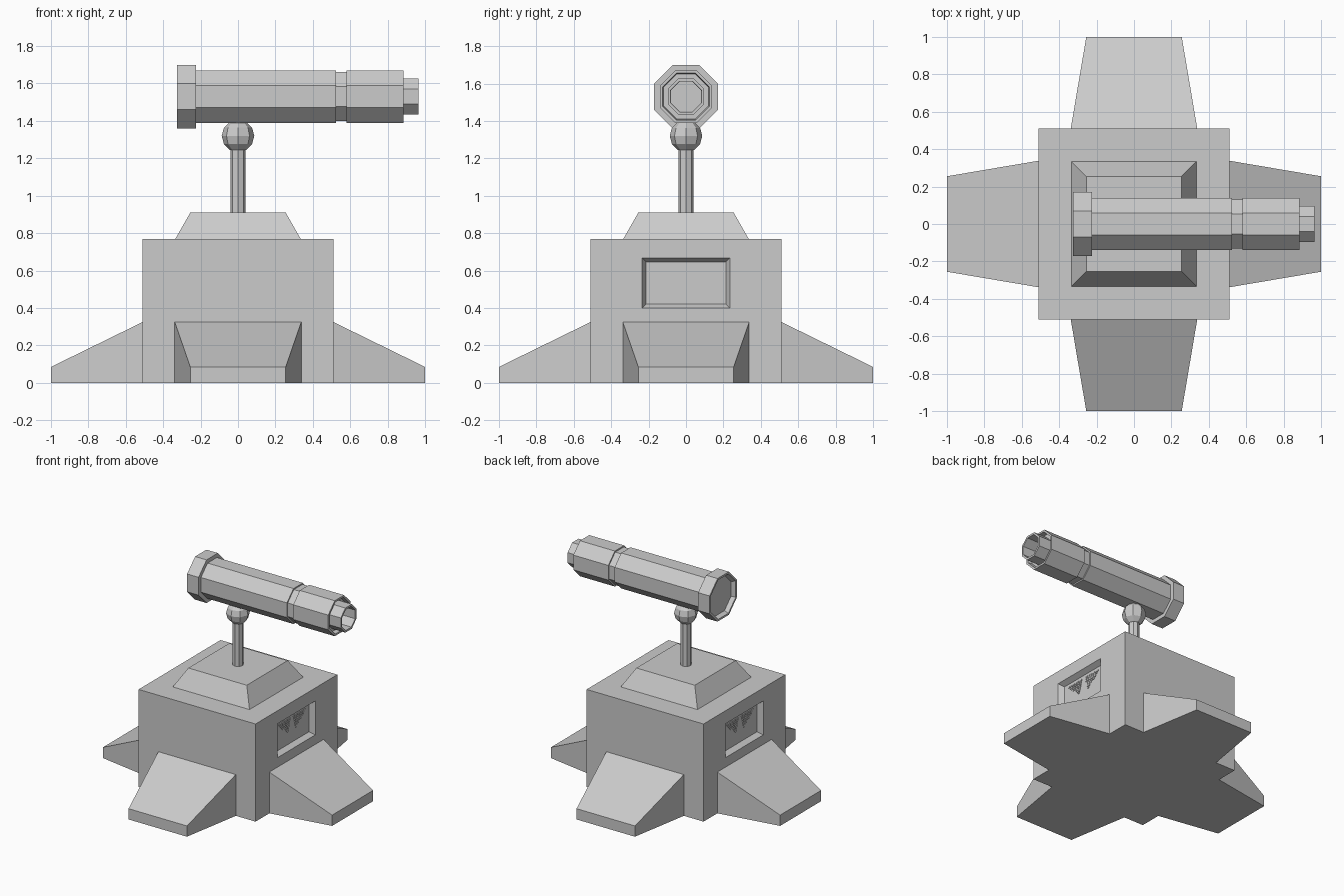
import bpy, bmesh, math
from mathutils import Matrix

if "Cube" in bpy.data.objects:
    bpy.data.objects.remove(bpy.data.objects["Cube"])


def finish(name, bm):
    bmesh.ops.recalc_face_normals(bm, faces=bm.faces)
    me = bpy.data.meshes.new(name)
    bm.to_mesh(me)
    bm.free()
    ob = bpy.data.objects.new(name, me)
    bpy.context.collection.objects.link(ob)
    return ob


def loft(name, rings, turn=0.0):
    """Bridge rings of equal point count, cap both ends, turn about z."""
    bm = bmesh.new()
    loops = [[bm.verts.new(p) for p in r] for r in rings]
    n = len(loops[0])
    for a, b in zip(loops, loops[1:]):
        for i in range(n):
            j = (i + 1) % n
            bm.faces.new((a[i], a[j], b[j], b[i]))
    bm.faces.new(loops[0])
    bm.faces.new(loops[-1])
    bm.transform(Matrix.Rotation(turn, 4, 'Z'))
    return finish(name, bm)


def rect_z(h, z):
    return [(-h, -h, z), (h, -h, z), (h, h, z), (-h, h, z)]


def rect_x(x, h, z0, z1):
    return [(x, -h, z0), (x, h, z0), (x, h, z1), (x, -h, z1)]


def octagon_x(x, apothem, zc):
    r = apothem / math.cos(math.pi / 8)
    angs = [math.pi / 8 + i * math.pi / 4 for i in range(8)]
    return [(x, r * math.cos(a), zc + r * math.sin(a)) for a in angs]


# Base block and tapered top plate
body = loft("base_block", [rect_z(0.51, 0), rect_z(0.51, 0.77)])
loft("top_plate", [rect_z(0.335, 0.77), rect_z(0.255, 0.91)])

# Four sloping feet
for i, side in enumerate(("right", "back", "left", "front")):
    loft(side + "_foot", [rect_x(0.51, 0.338, 0, 0.325),
                          rect_x(1.0, 0.255, 0, 0.085)], i * math.pi / 2)

# Recessed panels with dotted triangles on the left and right sides
white = bpy.data.materials.new("light_dots")
white.diffuse_color = (0.9, 0.9, 0.9, 1)
white.use_nodes = True
white.node_tree.nodes["Principled BSDF"].inputs["Base Color"].default_value = white.diffuse_color
for side, turn in (("right", 0), ("left", math.pi)):
    cutter = loft(side + "_panel_cutter", [rect_x(0.55, 0.235, 0.40, 0.667),
                                           rect_x(0.51, 0.235, 0.40, 0.667),
                                           rect_x(0.47, 0.213, 0.422, 0.645)], turn)
    cutter.hide_render = True
    cutter.hide_viewport = True
    cutter.display_type = 'WIRE'
    mod = body.modifiers.new(side + "_panel", 'BOOLEAN')
    mod.operation = 'DIFFERENCE'
    mod.solver = 'EXACT'
    mod.object = cutter

    bm = bmesh.new()
    for row in range(7):
        start, end = 0.024 + 0.0045 * row, 0.16 - 0.018 * row
        for k in range(1 + max(0, round((end - start) / 0.0193))):
            for s in (-1, 1):
                y = s * (start + k * 0.0193)
                m = (Matrix.Translation((0.472, y, 0.617 - 0.0155 * row))
                     @ Matrix.Rotation(math.pi / 2, 4, 'Y'))
                bmesh.ops.create_cone(bm, cap_ends=True, segments=8, radius1=0.008,
                                      radius2=0.008, depth=0.006, matrix=m)
    bm.transform(Matrix.Rotation(turn, 4, 'Z'))
    finish(side + "_panel_dots", bm).data.materials.append(white)

# Post and ball joint
bm = bmesh.new()
bmesh.ops.create_cone(bm, cap_ends=True, segments=8, radius1=0.04, radius2=0.04,
                      depth=0.36, matrix=Matrix.Translation((0, 0, 1.08)))
finish("post", bm)
bm = bmesh.new()
bmesh.ops.create_uvsphere(bm, u_segments=8, v_segments=6, radius=0.087,
                          matrix=Matrix.Translation((0, 0, 1.32)))
finish("ball_joint", bm)

# Barrel: octagonal profile from the dished rear cap to the open muzzle
profile = [(-0.295, 0.14), (-0.325, 0.155), (-0.325, 0.17), (-0.225, 0.17),
           (-0.225, 0.14), (0.525, 0.14), (0.525, 0.13), (0.58, 0.13),
           (0.58, 0.14), (0.885, 0.14), (0.885, 0.125), (0.85, 0.12),
           (0.85, 0.097), (0.965, 0.097), (0.965, 0.082), (0.78, 0.08)]
loft("barrel", [octagon_x(x, a, 1.53) for x, a in profile])
